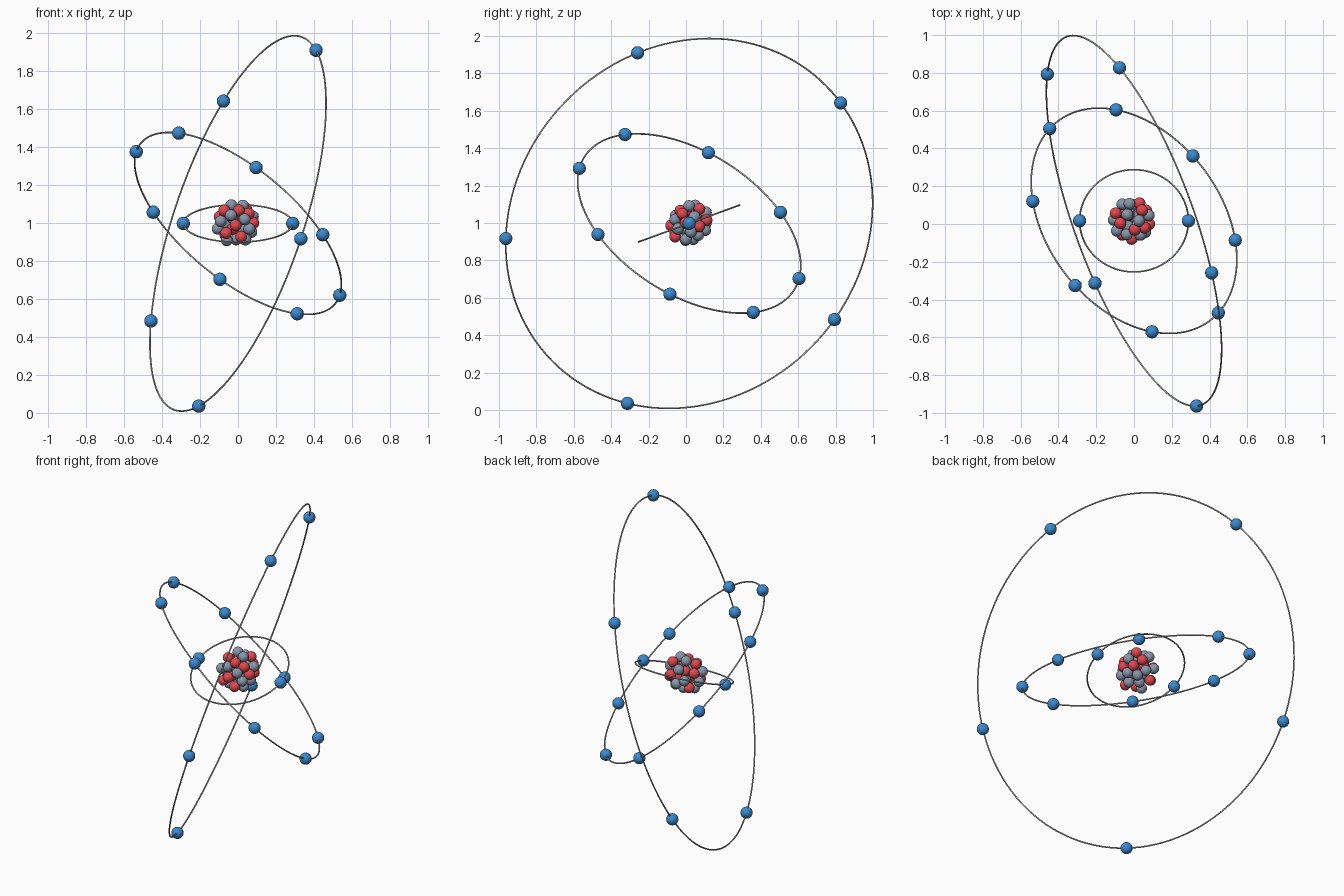
import bpy, math
from mathutils import Vector, Matrix

if "Cube" in bpy.data.objects:
    bpy.data.objects.remove(bpy.data.objects["Cube"])

CENTRE = Vector((0, 0.017, 0.998))


def material(name, rgb):
    m = bpy.data.materials.new(name)
    m.diffuse_color = (*rgb, 1)
    m.use_nodes = True
    m.node_tree.nodes["Principled BSDF"].inputs["Base Color"].default_value = m.diffuse_color
    return m


blue = material("electron blue", (0.045, 0.25, 0.62))
red = material("proton red", (0.76, 0.065, 0.08))
grey = material("neutron grey", (0.25, 0.31, 0.42))
orbit_grey = material("orbit grey", (0.45, 0.45, 0.46))


def finish(obj, name, mat):
    obj.name = name
    obj.data.materials.append(mat)
    bpy.ops.object.shade_smooth()


def ball(name, pos, radius, mat):
    bpy.ops.mesh.primitive_uv_sphere_add(segments=24, ring_count=16, radius=radius, location=pos)
    finish(bpy.context.object, name, mat)


# orbit ring in the plane of u and v, with evenly spaced electrons starting at u
def shell(name, radius, u, v, count):
    u = Vector(u).normalized()
    n = u.cross(Vector(v)).normalized()
    v = n.cross(u)
    bpy.ops.mesh.primitive_torus_add(major_segments=128, minor_segments=8,
                                     major_radius=radius, minor_radius=0.0045)
    ring = bpy.context.object
    ring.matrix_world = Matrix.Translation(CENTRE) @ Matrix((u, v, n)).transposed().to_4x4()
    finish(ring, name + "_orbit", orbit_grey)
    for i in range(count):
        a = math.tau * i / count
        ball(f"{name}_electron_{i + 1}",
             CENTRE + radius * (u * math.cos(a) + v * math.sin(a)), 0.035, blue)


tilt = math.radians(20)
shell("inner", 0.288, (1, 0, 0), (0, math.cos(tilt), math.sin(tilt)), 2)
shell("middle", 0.664, (-0.535, 0.1025, 0.3775), (0.0925, -0.585, 0.295), 8)
shell("outer", 1.038, (0.411, -0.2756, 0.9115), (-0.2148, 0.9426, 0.3816), 5)

# nucleus: even packing on a sphere; protons gather near the listed directions
PROTON_SIDES = [(0.1, -0.9, -0.2), (0.9, -0.3, 0), (-0.5, -0.6, -0.7), (0.6, 0.3, 0.7),
                (-0.6, -0.2, 0.8), (0.8, 0.5, -0.4), (-0.7, 0.5, 0.5), (0.2, -0.5, -0.9),
                (-0.3, 0.6, -0.8), (0.1, -0.5, 0.8), (0.3, 0.9, 0.4), (0.6, -0.4, 0.6)]
SHELL_COUNT = 28
spots = []
for i in range(SHELL_COUNT):
    h = 1 - 2 * (i + 0.5) / SHELL_COUNT
    a = i * math.pi * (3 - math.sqrt(5))
    s = math.sqrt(1 - h * h)
    spots.append(Vector((s * math.cos(a), s * math.sin(a), h)))
protons = set()
for side in PROTON_SIDES:
    free = [i for i in range(SHELL_COUNT) if i not in protons]
    protons.add(max(free, key=lambda i: spots[i].dot(Vector(side).normalized())))
for i, d in enumerate(spots):
    reach = 0.097 + 0.014 * math.sin(i * 2.3)
    ball(f"{'proton' if i in protons else 'neutron'}_{i + 1}", CENTRE + d * reach, 0.031,
         red if i in protons else grey)

# inner nucleons filling the gaps
for i in range(8):
    d = Vector((1 if i & 1 else -1, 1 if i & 2 else -1, 1 if i & 4 else -1)).normalized()
    is_proton = bin(i).count("1") % 2 == 0
    ball(f"inner_{'proton' if is_proton else 'neutron'}_{i + 1}", CENTRE + d * 0.052, 0.031,
         red if is_proton else grey)
